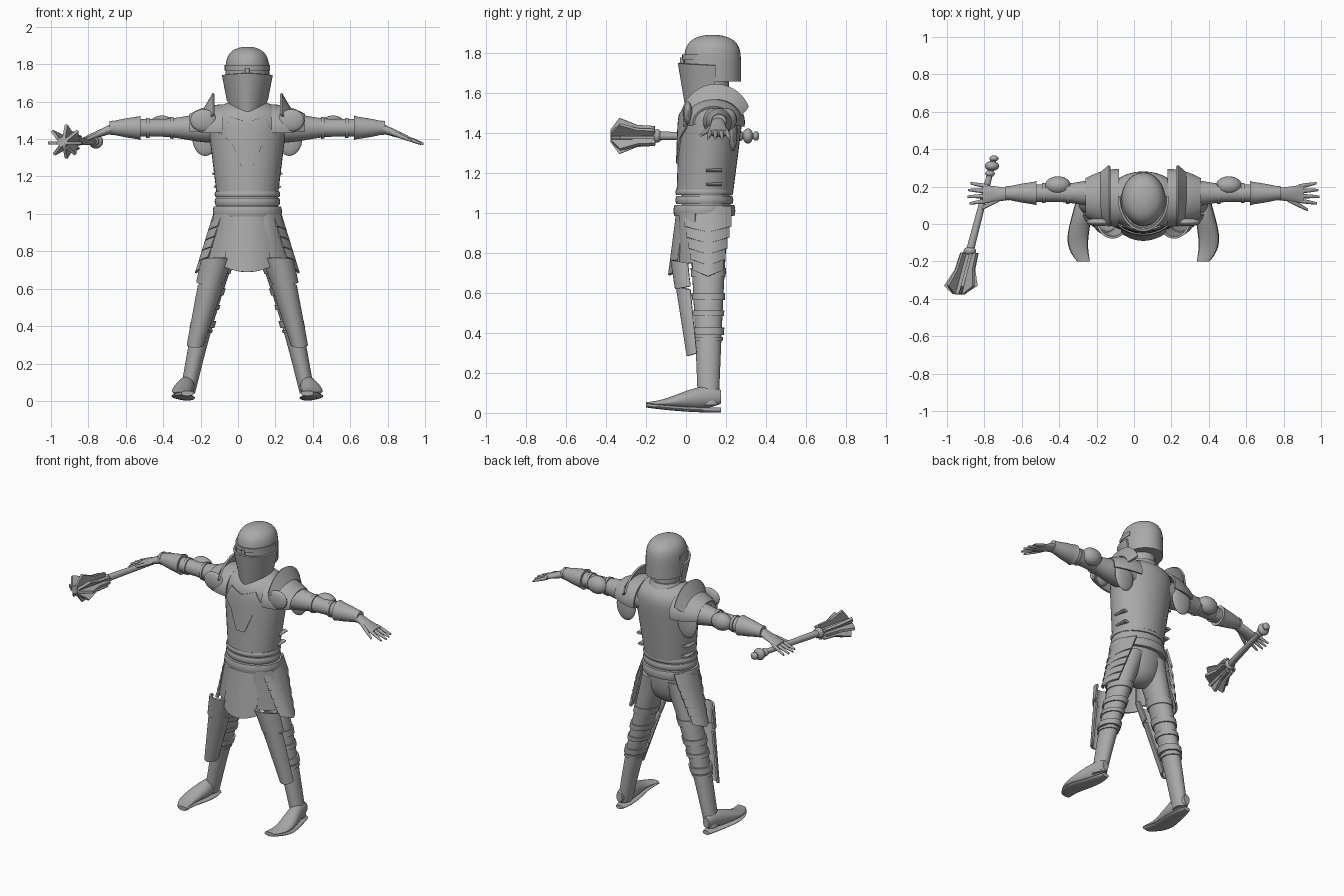
import bpy, bmesh
from math import sin, cos, pi, radians, sqrt

cube = bpy.data.objects.get("Cube")
if cube:
    bpy.data.objects.remove(cube)

grey = (0.4, 0.4, 0.4, 1)
steel = bpy.data.materials.new("grey steel")
steel.use_nodes = True
steel.diffuse_color = grey
steel.node_tree.nodes["Principled BSDF"].inputs["Base Color"].default_value = grey

CENTRE = .05    # body centre line


def finish(name, bm):
    bmesh.ops.recalc_face_normals(bm, faces=bm.faces)
    mesh = bpy.data.meshes.new(name)
    bm.to_mesh(mesh)
    bm.free()
    mesh.shade_smooth()
    mesh.set_sharp_from_angle(angle=radians(40))
    mesh.materials.append(steel)
    part = bpy.data.objects.new(name, mesh)
    bpy.context.collection.objects.link(part)
    return part


def tube(name, axis, rule, steps=12, sides=28):
    """Capped tube: rule(t) gives centre x, y, z and the two half sizes across the axis."""
    bm = bmesh.new()
    rings = []
    for step in range(steps + 1):
        x, y, z, a, b = rule(step / steps)
        ring = []
        for k in range(sides):
            p, q = a * cos(2 * pi * k / sides), b * sin(2 * pi * k / sides)
            dx, dy, dz = {'x': (0, p, q), 'y': (p, 0, q), 'z': (p, q, 0)}[axis]
            ring.append(bm.verts.new((x + dx, y + dy, z + dz)))
        rings.append(ring)
    for lower, upper in zip(rings, rings[1:]):
        for k in range(sides):
            bm.faces.new((lower[k - 1], lower[k], upper[k], upper[k - 1]))
    bm.faces.new(rings[0])
    bm.faces.new(rings[-1])
    return finish(name, bm)


def sheet(name, rule, across=18, down=6, thick=.012):
    """Thin plate: rule(u, v) gives a point for u in -1..1 and v in 0..1."""
    bm = bmesh.new()
    grid = [[bm.verts.new(rule(2 * i / across - 1, j / down)) for j in range(down + 1)]
            for i in range(across + 1)]
    for left, right in zip(grid, grid[1:]):
        for j in range(down):
            bm.faces.new((left[j], right[j], right[j + 1], left[j + 1]))
    bmesh.ops.recalc_face_normals(bm, faces=bm.faces)
    bmesh.ops.solidify(bm, geom=bm.faces[:], thickness=thick)
    return finish(name, bm)


def ball(name, location, size):
    bm = bmesh.new()
    bmesh.ops.create_uvsphere(bm, u_segments=24, v_segments=14, radius=1)
    bmesh.ops.scale(bm, vec=size, verts=bm.verts)
    bmesh.ops.translate(bm, vec=location, verts=bm.verts)
    return finish(name, bm)


def mix(a, b, t):
    return a + (b - a) * t


def lookup(rows, t):
    for (k0, v0), (k1, v1) in zip(rows, rows[1:]):
        if t <= k1:
            return mix(v0, v1, (t - k0) / (k1 - k0))
    return rows[-1][1]


# Cuirass, pelvis, collar and neck
def cuirass(t):
    shoulder = 1 - .6 * t ** 12
    return (CENTRE, mix(.095, .135, t), mix(1.11, 1.6, t),
            mix(.165, .225, t) * shoulder, mix(.142, .165, t) * shoulder)


def pelvis(t):
    size = sqrt(1 - .9 * t ** 4)
    return CENTRE, .1, mix(1.12, .79, t), .165 * size, .122 * size


torso = tube("breastplate", 'z', cuirass, 24, 36)
tube("pelvis", 'z', pelvis)
tube("gorget", 'z', lambda t: (CENTRE, .135, mix(1.55, 1.61, t), mix(.12, .09, t), mix(.12, .09, t)))
tube("neck", 'z', lambda t: (CENTRE, .135, mix(1.55, 1.7, t), .08, .08))

# Belt bands, each swelling in the middle
for name, low, high, size in (("upper", 1.09, 1.12, .17), ("middle", 1.045, 1.085, .17), ("lower", .985, 1.04, .18)):
    def belt(t):
        swell = size + .005 * sin(pi * t)
        return CENTRE, .092, mix(low, high, t), swell, swell - .03
    tube(name + "_belt_band", 'z', belt, 4, 40)

# Crest plate lying on the chest
bpy.context.view_layer.update()
scene_state = bpy.context.evaluated_depsgraph_get()
crest_width = (0, .09), (.3, .14), (.5, .08), (1, .03)


def chest_crest(u, v):
    x = CENTRE + u * lookup(crest_width, v)
    z = mix(1.49, 1.25, v) + .03 * abs(u) * (1 - v) ** 3
    hit, place, normal, face = torso.ray_cast((x, -1, z), (0, 1, 0), depsgraph=scene_state)
    return x, place.y - .008, z


sheet("chest_crest", chest_crest, 16, 20)


# Helmet dome, brow rim and pointed visor
def helmet(t):
    rise = sin(t * pi / 2)
    size = sqrt(1 - .97 * rise ** 6)
    return CENTRE, .133, mix(1.66, 1.893, rise), .118 * size, .143 * size


def visor(u, v):
    turn, point = u * radians(95), 1 - abs(u)
    width = mix(.124, .1 - .02 * point, v)
    depth = .152 + .012 * point - .035 * v
    z = mix(1.742 + .012 * point, 1.615 - .07 * point, v)
    return CENTRE + width * sin(turn), .135 - depth * cos(turn), z


def brow(u, v):
    turn = u * radians(100)
    return CENTRE + .121 * sin(turn), .133 - .152 * cos(turn), mix(1.795, 1.768, v)


tube("helmet", 'z', helmet, 18, 36)
sheet("visor", visor, 28, 8)
sheet("brow_rim", brow, 28, 1, .008)
tube("visor_bar", 'z', lambda t: (CENTRE, -.02, mix(1.73, 1.78, t), .012, .01), 1)

# Front skirt panel
sheet("skirt_panel", lambda u, v: (CENTRE + .12 * u, mix(-.05, -.09, v) + .04 * u * u,
                                   mix(1, .69 + .025 * u * u, v)))


# Mace, lying front to back and slanting outward to the front
def mace_point(y, across=0, up=0):
    return mix(-.84, -1.1, -y) + across, y, 1.387 + up


def shaft(t):
    size = mix(.015, .025, t)
    return *mace_point(mix(.36, -.375, t)), size, size


tube("mace_shaft", 'y', shaft)
for name, y, size in (("pommel", .31, .038), ("pommel_tip", .35, .024), ("grip_ring", .27, .026), ("collar", -.145, .034)):
    ball("mace_" + name, mace_point(y), (size, size * .7, size))
flange_reach = (0, .05), (.4, .055), (.8, .09), (1, .03)
for k in range(8):
    def flange(u, v):
        along = (u + 1) / 2
        reach = v * lookup(flange_reach, along)
        return mace_point(mix(-.155, -.375, along), reach * cos(k * pi / 4), reach * sin(k * pi / 4))
    sheet(f"mace_flange_{k + 1}", flange, 20, 1, .016)

for s, side in ((-1, "right_"), (1, "left_")):
    def out(distance):
        return CENTRE + s * distance

    # Leg with straps round it
    def leg(t, grow=0):
        size = mix(.09, .04, t ** .7) + grow
        return out(mix(.08, .32, t) + .015 * sin(pi * t)), .112, mix(.96, .04, t), size, size + .012

    tube(side + "leg", 'z', leg, 16)
    for name, place, width, grow in (("thigh", .28, .05, .006), ("knee", .41, .04, .008), ("calf", .5, .03, .008),
                                     ("shin", .6, .04, .012), ("lower", .64, .02, .007)):
        tube(f"{side}{name}_strap", 'z', lambda t: leg(place + width * (t - .5), grow), 2)

    # Foot and sole, from heel to toe
    def foot(t):
        taper = sin(pi * mix(.05, .94, t)) ** .4
        low, high = mix(.01, .035, t), .06 + .09 * cos(t * pi / 2) ** 2
        return (out(.32 + .03 * sin(pi * t * t)), mix(.175, -.2, t), (low + high) / 2,
                mix(.045, .06, t) * taper, taper * (high - low) / 2)

    def sole(t):
        x, y, z, width, height = foot(t)
        return x, y, mix(.014, .04, t * t), width + .003, .013

    tube(side + "foot", 'y', foot, 18)
    tube(side + "sole", 'y', sole, 18)

    # Knee plate and greave: half shells on the front of the leg
    for name, start, end, grow in (("knee_plate", 0, .3, .006), ("greave", .28, 1, 0)):
        def shell(u, v):
            t, turn = mix(start, end, v), u * radians(88)
            width = mix(.078, .046, t) + grow
            return (out(mix(.165, .278, t) + width * sin(turn)),
                    mix(.012, .055, t) - (width + .006) * cos(turn),
                    mix(.765, .285, t) + .03 * u * u * (v - .5))
        sheet(side + name, shell)

    # Overlapping hip lames and the thigh plate in front of them
    for i in range(5):
        def lame(u, v):
            return (out(.172 + .017 * i + .04 * v - .05 * u * u), .11 + u * (.118 - .01 * i),
                    1.035 - .055 * i - v * (.13 - .03 * abs(u)))
        sheet(f"{side}hip_lame_{i + 1}", lame)

    def thigh_plate(u, v):
        return out(mix(.09, mix(.18, .22, v), (u + 1) / 2)), .02 * (u + 1) ** 2 - .035, mix(1, .75, v)
    sheet(side + "thigh_plate", thigh_plate)

    # Side straps of the cuirass
    for name, z, reach in (("lower", 1.145, .16), ("upper", 1.215, .17)):
        tube(f"{side}{name}_cuirass_strap", 'y', lambda t: (out(reach), mix(.1, .18, t), z, .02, .008), 1)

    # Arm with its bands and flared gauntlet cuff
    def arm(t, grow=0):
        size = mix(.08, .03, t) + .006 * sin(3 * pi * t) + grow
        return out(mix(.12, .73, t)), .165, 1.46, size, size

    tube(side + "arm", 'x', arm, 20)
    for name, place in (("upper_arm", .45), ("forearm", .66), ("wrist", .98)):
        tube(f"{side}{name}_band", 'x', lambda t: arm(place + .03 * t, .007), 1)
    tube(side + "gauntlet_cuff", 'x', lambda t: arm(mix(.74, 1, t), mix(.018, .004, sqrt(t))))
    ball(side + "elbow_cop", (out(.457), .205, 1.47), (.07, .05, .056))

    # Palm, fingers and thumb
    tube(side + "palm", 'x', lambda t: (out(mix(.72, .86, t)), .16, mix(1.457, 1.405, t),
                                        mix(.032, .05, t), mix(.027, .013, t)))
    for i, name in enumerate(("index", "middle", "ring", "little")):
        tip = .945 - .012 * abs(i - 1.3)
        tube(f"{side}{name}_finger", 'x', lambda t: (out(mix(.83, tip, t)), mix(.125 + .025 * i, .11 + .036 * i, t),
                                                     mix(1.414, 1.375, t), .012 - .006 * t * t, .012 - .006 * t * t), 6, 12)
    tube(side + "thumb", 'x', lambda t: (out(mix(.77, .88, t)), mix(.135, .075, t), mix(1.435, 1.39, t),
                                         .015 - .008 * t * t, .014 - .008 * t * t), 6, 12)

    # Pauldron, its standing crest and the plates round the shoulder
    def pauldron(u, v):
        turn, drop = u * radians(100), .05 * v * v
        return (out(mix(.13, .308, v)), .14 + (.155 - drop) * sin(turn), 1.455 + (.13 - drop) * cos(turn))

    def shoulder_crest(u, v):
        turn = u * radians(mix(76, 68, v))
        return (out(mix(.23, .185, v)), .15 + mix(.13, .178, v) * sin(turn), 1.465 + mix(.105, .182, v) * cos(turn))

    sheet(side + "pauldron", pauldron, 28)
    sheet(side + "shoulder_crest", shoulder_crest, 28)
    ball(side + "rear_shoulder_plate", (out(.225), .235, 1.41), (.07, .022, .1))
    ball(side + "front_shoulder_plate", (out(.235), .01, 1.5), (.07, .022, .06))
